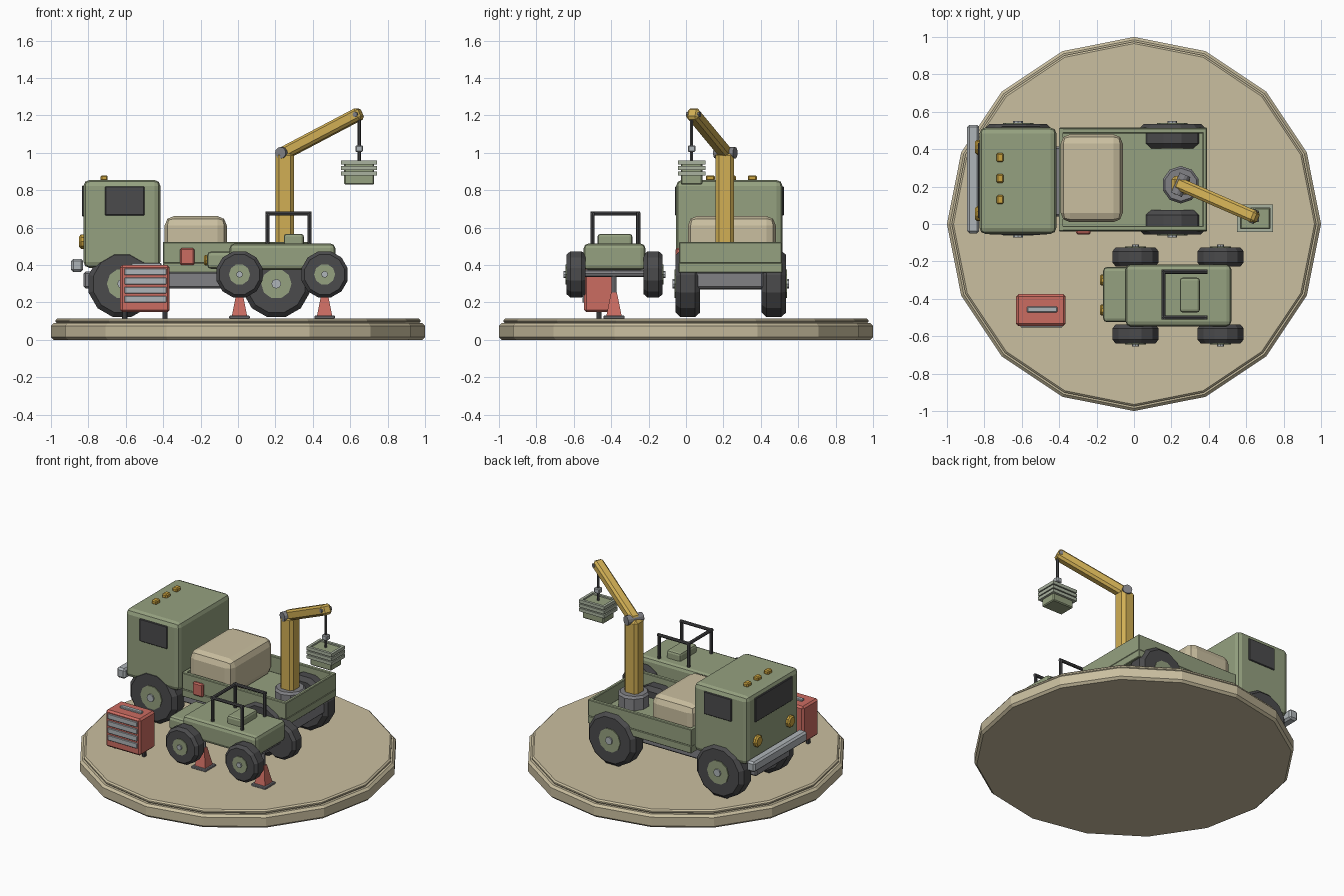
import bpy, bmesh, math
from mathutils import Vector

if "Cube" in bpy.data.objects:
    bpy.data.objects.remove(bpy.data.objects["Cube"])


def colour(name, r, g, b):
    m = bpy.data.materials.new(name)
    m.diffuse_color = (r, g, b, 1)
    m.use_nodes = True
    m.node_tree.nodes["Principled BSDF"].inputs["Base Color"].default_value = m.diffuse_color
    return m


GREEN = colour("sage_green", 0.30, 0.355, 0.215)
PALE = colour("pale_sage", 0.40, 0.45, 0.35)
TAN = colour("tan", 0.59, 0.52, 0.35)
TYRE = colour("tyre_charcoal", 0.07, 0.07, 0.073)
GREY = colour("mid_grey", 0.22, 0.22, 0.235)
SILVER = colour("silver", 0.43, 0.46, 0.48)
YELLOW = colour("crane_yellow", 0.64, 0.43, 0.09)
AMBER = colour("amber", 0.60, 0.37, 0.05)
RED = colour("tool_red", 0.60, 0.15, 0.12)


def finish(name, bm, mat):
    bmesh.ops.recalc_face_normals(bm, faces=bm.faces)
    me = bpy.data.meshes.new(name)
    bm.to_mesh(me)
    bm.free()
    me.materials.append(mat)
    ob = bpy.data.objects.new(name, me)
    bpy.context.collection.objects.link(ob)
    return ob


def box(name, x, y, z, mat, bevel=0.0, seg=2):
    """Box from (min, max) ranges with rounded edges."""
    bm = bmesh.new()
    bmesh.ops.create_cube(bm, size=1)
    for v in bm.verts:
        v.co = [(r[0] + r[1]) / 2 + c * (r[1] - r[0]) for r, c in zip((x, y, z), v.co)]
    if bevel:
        bmesh.ops.bevel(bm, geom=bm.edges[:], offset=bevel, segments=seg,
                        profile=0.5, affect='EDGES')
    return finish(name, bm, mat)


def lathe(name, start, axis, profile, sides, mat, turn=0.0):
    """Solid of revolution; profile is (distance along axis, radius)."""
    bm = bmesh.new()
    rot = Vector(axis).to_track_quat('Z', 'Y')
    rings = []
    for d, r in profile:
        ring = []
        for i in range(sides):
            a = turn + 2 * math.pi * i / sides
            ring.append(bm.verts.new(Vector(start) + rot @ Vector((r * math.cos(a), r * math.sin(a), d))))
        rings.append(ring)
    for a, b in zip(rings, rings[1:]):
        for i in range(sides):
            j = (i + 1) % sides
            bm.faces.new((a[i], a[j], b[j], b[i]))
    bm.faces.new(rings[0][::-1])
    bm.faces.new(rings[-1])
    return finish(name, bm, mat)


def rod(name, a, b, r, mat, sides=8, turn=0.0):
    d = Vector(b) - Vector(a)
    return lathe(name, a, d, [(0, r), (d.length, r)], sides, mat, turn)


def wheel(name, x, y, z, r, width, side):
    """Tyre with green hub and silver cap; side is the outward y sign."""
    h, c = width / 2, width * 0.2
    ax = (0, side, 0)
    lathe(name + "_tyre", (x, y, z), ax,
          [(-h, r * 0.86), (-h + c, r), (h - c, r), (h, r * 0.86)], 12, TYRE, math.pi / 12)
    lathe(name + "_hub", (x, y, z), ax, [(0, r * 0.44), (h + 0.006, r * 0.44)], 10, GREEN)
    lathe(name + "_cap", (x, y, z), ax, [(0, r * 0.14), (h + 0.016, r * 0.14)], 8, SILVER)


# Round display base in two tiers
lathe("base", (0, 0, 0), (0, 0, 1),
      [(0, 0.985), (0.015, 1.0), (0.075, 1.0), (0.09, 0.985), (0.09, 0.968),
       (0.097, 0.975), (0.106, 0.975), (0.115, 0.965)], 16, TAN)

# Truck chassis and cab
box("chassis", (-0.825, 0.37), (0.04, 0.415), (0.275, 0.365), GREY, 0.01, 1)
box("cab", (-0.826, -0.415), (-0.053, 0.516), (0.385, 0.855), GREEN, 0.032)
box("windscreen", (-0.835, -0.82), (0.03, 0.435), (0.66, 0.825), TYRE, 0.004, 1)
for n, y in (("near", (-0.06, -0.045)), ("far", (0.508, 0.523))):
    box("side_window_" + n, (-0.71, -0.5), y, (0.665, 0.82), TYRE, 0.004, 1)
box("front_bumper", (-0.892, -0.828), (-0.05, 0.53), (0.363, 0.433), SILVER, 0.012, 1)
for y in (0.055, 0.41):
    lathe("headlight", (-0.815, y, 0.525), (-1, 0, 0),
          [(0, 0.04), (0.025, 0.04), (0.034, 0.03)], 10, AMBER)
for y in (0.13, 0.243, 0.355):
    box("roof_light", (-0.735, -0.697), (y - 0.024, y + 0.024), (0.85, 0.88), AMBER, 0.007, 1)

# Truck bed with low walls
box("bed_floor", (-0.40, 0.39), (-0.04, 0.515), (0.36, 0.412), GREEN, 0.004, 1)
for n, y in (("near", (-0.037, -0.01)), ("far", (0.485, 0.512))):
    box("bed_wall_" + n, (-0.40, 0.39), y, (0.41, 0.523), GREEN, 0.004, 1)
box("tailgate", (0.367, 0.39), (-0.035, 0.51), (0.41, 0.523), GREEN, 0.004, 1)
box("bed_front_wall", (-0.40, -0.38), (-0.035, 0.51), (0.41, 0.523), GREEN)
box("cargo_bundle", (-0.392, -0.06), (0.01, 0.48), (0.41, 0.662), TAN, 0.05)
box("side_canister", (-0.31, -0.232), (-0.056, -0.03), (0.40, 0.49), RED, 0.008, 1)

# Truck wheels and axles
for n, x in (("front", -0.62), ("rear", 0.205)):
    wheel("truck_%s_near" % n, x, 0.01, 0.30, 0.185, 0.13, -1)
    wheel("truck_%s_far" % n, x, 0.47, 0.30, 0.185, 0.13, 1)
    rod("truck_axle_" + n, (x, 0.02, 0.30), (x, 0.46, 0.30), 0.03, GREY)

# Crane: pedestal, mast, joint, boom
P, T = Vector((0.25, 0.21, 1.0)), Vector((0.64, 0.04, 1.205))
lathe("crane_pedestal", (P.x, P.y, 0.40), (0, 0, 1),
      [(0, 0.1), (0.09, 0.1), (0.105, 0.088)], 10, GREY, math.pi / 10)
box("crane_mast", (0.20, 0.30), (0.158, 0.256), (0.48, 1.005), YELLOW, 0.018, 1)
d = (T - P).normalized()
s = Vector((-d.y, d.x, 0)).normalized()
rod("crane_joint", P - s * 0.058, P + s * 0.058, 0.031, GREY, 12)
boom = box("crane_boom", (-0.034, 0.034), (-0.034, 0.034),
           (-0.02, (T - P).length + 0.02), YELLOW, 0.014, 1)
boom.rotation_euler = d.to_track_quat('Z', 'Y').to_euler()
boom.location = P
rod("boom_pin", T - s * 0.038, T + s * 0.038, 0.014, GREY)

# Hoist cable and hanging crate
cx, cy = 0.648, 0.03
rod("cable", (cx, cy, 1.19), (cx, cy, 0.95), 0.009, TYRE, 6)
box("hook_block", (cx - 0.02, cx + 0.02), (cy - 0.02, cy + 0.02), (1.005, 1.04), SILVER, 0.005, 1)
box("crate", (cx - 0.08, cx + 0.08), (cy - 0.057, cy + 0.057), (0.83, 0.952), GREEN, 0.006, 1)
for z in (0.89, 0.919, 0.948):
    for sy in (-1, 1):
        y = cy + sy * 0.064
        box("crate_slat_long", (cx - 0.096, cx + 0.096), (y - 0.009, y + 0.009),
            (z - 0.011, z + 0.011), PALE)
    for sx in (-1, 1):
        x = cx + sx * 0.087
        box("crate_slat_short", (x - 0.009, x + 0.009), (cy - 0.06, cy + 0.06),
            (z - 0.011, z + 0.011), PALE)

# Small buggy body
box("buggy_body", (-0.045, 0.52), (-0.547, -0.217), (0.373, 0.515), GREEN, 0.025)
box("buggy_nose", (-0.165, 0.0), (-0.525, -0.23), (0.38, 0.472), GREEN, 0.02)
box("buggy_seat", (0.245, 0.352), (-0.473, -0.287), (0.50, 0.567), GREEN, 0.015)
for y in (-0.30, -0.46):
    lathe("buggy_headlight", (-0.155, y, 0.425), (-1, 0, 0),
          [(0, 0.03), (0.02, 0.03), (0.027, 0.022)], 10, AMBER)

# Buggy roll bar
for y in (-0.50, -0.255):
    for x in (0.158, 0.382):
        rod("roll_bar_post", (x, y, 0.50), (x, y, 0.68), 0.011, TYRE)
    rod("roll_bar_rail", (0.148, y, 0.675), (0.392, y, 0.675), 0.011, TYRE)
rod("roll_bar_cross", (0.158, -0.51, 0.675), (0.158, -0.245, 0.675), 0.011, TYRE)

# Buggy wheels, axles and jack stands
for n, x in (("front", 0.008), ("rear", 0.463)):
    wheel("buggy_%s_near" % n, x, -0.588, 0.35, 0.128, 0.10, -1)
    wheel("buggy_%s_far" % n, x, -0.176, 0.35, 0.128, 0.10, 1)
    rod("buggy_axle_" + n, (x, -0.58, 0.355), (x, -0.18, 0.355), 0.02, GREY)
    box("jack_plate", (x - 0.055, x + 0.055), (-0.442, -0.328), (0.113, 0.13), GREY, 0.004, 1)
    lathe("jack_stand", (x, -0.385, 0.128), (0, 0, 1),
          [(0, 0.058), (0.125, 0.022)], 4, RED, math.pi / 4)
    rod("jack_post", (x, -0.385, 0.25), (x, -0.385, 0.38), 0.014, GREY)

# Tool chest with drawers
box("tool_chest", (-0.63, -0.365), (-0.545, -0.375), (0.148, 0.40), RED, 0.012, 1)
for i in range(4):
    z = 0.217 + i * 0.049
    box("drawer_front", (-0.607, -0.383), (-0.553, -0.54), (z - 0.018, z + 0.018), SILVER, 0.003, 1)
box("chest_handle", (-0.572, -0.41), (-0.472, -0.442), (0.395, 0.412), SILVER, 0.004, 1)
for x in (-0.605, -0.39):
    rod("chest_foot", (x, -0.465, 0.113), (x, -0.465, 0.155), 0.014, TYRE)
